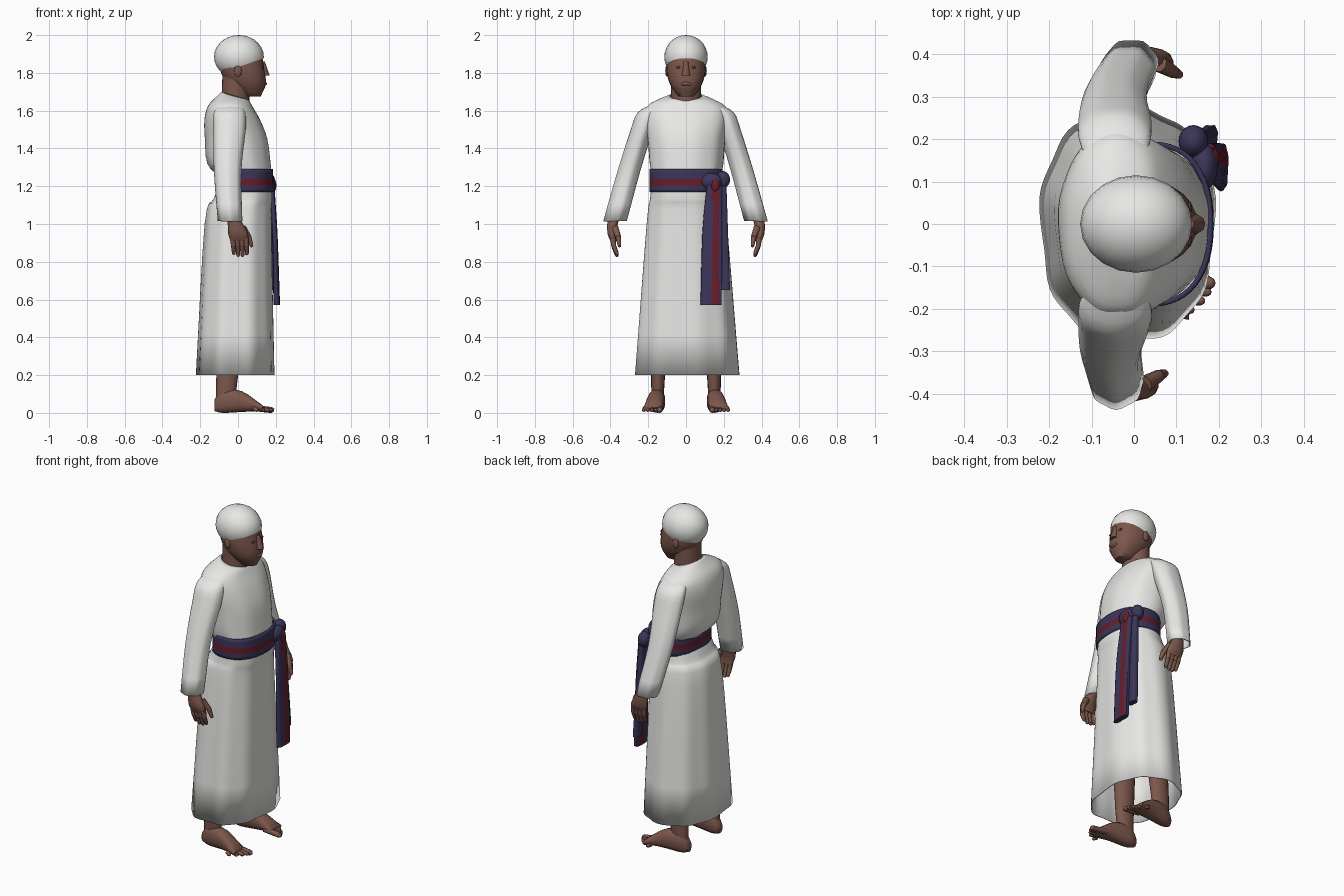
import bpy, bmesh, math
from mathutils import Vector, Matrix

if "Cube" in bpy.data.objects:
    bpy.data.objects.remove(bpy.data.objects["Cube"], do_unlink=True)


def material(name, *rgb):
    m = bpy.data.materials.new(name)
    m.use_nodes = True
    m.diffuse_color = (*rgb, 1)
    m.node_tree.nodes["Principled BSDF"].inputs["Base Color"].default_value = (*rgb, 1)
    return m


CLOTH = material("white cloth", .82, .82, .8)
SKIN = material("brown skin", .2, .095, .07)
NAVY = material("navy sash", .045, .036, .1)
RED = material("dark red stripe", .14, .012, .025)
DARK = material("dark brown eyes", .07, .035, .028)


def finish(bm, name, mats, rule=None, thickness=0):
    bmesh.ops.recalc_face_normals(bm, faces=bm.faces)
    if rule:
        for face in bm.faces:
            face.material_index = int(rule(face.calc_center_median()))
    mesh = bpy.data.meshes.new(name)
    bm.to_mesh(mesh)
    bm.free()
    ob = bpy.data.objects.new(name, mesh)
    bpy.context.collection.objects.link(ob)
    for m in mats:
        mesh.materials.append(m)
    bpy.ops.object.select_all(action="DESELECT")
    ob.select_set(True)
    bpy.context.view_layer.objects.active = ob
    bpy.ops.object.shade_smooth_by_angle(angle=math.radians(60))
    if thickness:
        shell = ob.modifiers.new("cloth thickness", "SOLIDIFY")
        shell.thickness = thickness
        shell.offset = -1


def smooth_rings(rings, steps):
    """Spline through the key rings so that few of them are needed."""
    keys = [Vector(r) for r in rings]
    keys = [keys[0] * 2 - keys[1], *keys, keys[-1] * 2 - keys[-2]]
    result = []
    for before, start, end, after in zip(keys, keys[1:], keys[2:], keys[3:]):
        for k in range(steps):
            t = k / steps
            pull_in, pull_out = (end - before) / 2, (after - start) / 2
            bend = pull_in * (1 - t) - pull_out * t + (end - start) * (t + t - 1)
            result.append(start.lerp(end, t) + bend * t * (1 - t))
    return result + [keys[-2]]


def loft(name, rings, mats, sides=24, power=2, fold=0, waves=9, steps=3, open_ends=False,
         lying=False, lean=0, rule=None, thickness=0):
    """Skin rings of (x, y, z, half width, half depth); folds fade out and lean grows upwards."""
    bm = bmesh.new()
    loops = []
    rings = smooth_rings(rings, steps)
    for k, (x, y, z, a, b) in enumerate(rings):
        rise = k / len(rings)
        loop = []
        for i in range(sides):
            t = math.tau * i / sides
            ripple = 1 + fold * (1 - rise) * (math.sin(waves * t) + math.sin((waves - 4) * t) / 2)
            c, s = math.cos(t), math.sin(t)
            u = a * ripple * math.copysign(abs(c) ** (2 / power), c)
            v = b * ripple * math.copysign(abs(s) ** (2 / power), s)
            drop = lean * u * rise ** 6
            loop.append(bm.verts.new((x, y + u, z + v) if lying else (x + u, y + v, z - drop)))
        loops.append(loop)
    for low, high in zip(loops, loops[1:]):
        for i in range(sides):
            bm.faces.new((low[i - 1], low[i], high[i], high[i - 1]))
    if not open_ends:
        bm.faces.new(loops[0])
        bm.faces.new(loops[-1])
    finish(bm, name, mats, rule, thickness)


def blob(name, centre, size, mat, rim=None, rim_normal=None):
    """Ellipsoid, optionally trimmed below a rim plane."""
    bm = bmesh.new()
    place = Matrix.Translation(centre) @ Matrix.Diagonal((*size, 1))
    bmesh.ops.create_uvsphere(bm, u_segments=20, v_segments=14, radius=1, matrix=place)
    if rim:
        parts = [*bm.verts, *bm.edges, *bm.faces]
        bmesh.ops.bisect_plane(bm, geom=parts, plane_co=rim, plane_no=rim_normal, clear_inner=True)
    finish(bm, name, [mat])


def digits(name, segments):
    """Tapered round-tipped fingers or toes, each (start, end, start radius, end radius)."""
    bm = bmesh.new()
    for start, end, wide, narrow in segments:
        start, end = Vector(start), Vector(end)
        span = end - start
        place = Matrix.Translation((start + end) / 2) @ span.to_track_quat("Z", "Y").to_matrix().to_4x4()
        bmesh.ops.create_cone(bm, cap_ends=True, segments=8, radius1=wide, radius2=narrow,
                              depth=span.length, matrix=place)
        bmesh.ops.create_icosphere(bm, subdivisions=1, radius=narrow, matrix=Matrix.Translation(end))
    finish(bm, name, [SKIN])


# Robe: pleated skirt and loose upper body with a neckline that dips in front
loft("robe_skirt", [(-.015, 0, .2, .205, .275), (0, 0, 1, .175, .212), (.025, 0, 1.13, .155, .193),
                    (.04, 0, 1.2, .138, .185)],
     [CLOTH], sides=72, power=2.3, fold=.02, steps=4, open_ends=True, thickness=.006)
loft("robe_top", [(.04, 0, 1.25, .138, .18), (.005, 0, 1.32, .167, .195), (-.01, 0, 1.45, .165, .205),
                  (-.03, 0, 1.55, .148, .22), (-.04, 0, 1.62, .12, .21), (-.03, 0, 1.66, .09, .145),
                  (-.02, 0, 1.68, .068, .085)],
     [CLOTH], sides=48, power=2.2, fold=.012, lean=.4, open_ends=True, thickness=.006)

# Sash with a red band round its middle, a knot and two hanging tails
loft("sash", [(.04, 0, 1.17, .148, .194), (.04, 0, 1.29, .146, .194)],
     [NAVY, RED], sides=48, power=2.3, steps=7, open_ends=True, thickness=.012,
     rule=lambda c: abs(c.z - 1.22) < .018)
blob("sash_knot", (.165, .135, 1.225), (.032, .055, .045), NAVY)
blob("sash_knot_wrap", (.183, .155, 1.205), (.02, .025, .04), RED)
blob("sash_knot_fold", (.14, .195, 1.235), (.035, .038, .045), NAVY)
loft("sash_long_tail", [(.205, .135, .57, .017, .055), (.195, .14, .95, .014, .052),
                        (.175, .15, 1.2, .018, .04)],
     [NAVY, RED], sides=32, power=3, fold=.04, waves=7,
     rule=lambda c: abs(c.y - .158) < .018)
loft("sash_short_tail", [(.18, .203, .65, .017, .031), (.155, .185, 1.2, .018, .03)],
     [NAVY], power=3, fold=.05, waves=7)

# Neck, head and face
loft("neck", [(-.015, 0, 1.6, .075, .08), (-.01, 0, 1.8, .072, .08)], [SKIN])
loft("head", [(.075, 0, 1.675, .045, .04), (.047, 0, 1.74, .1, .085), (.022, 0, 1.82, .118, .103),
              (.01, 0, 1.93, .11, .095)], [SKIN], power=2.2)
loft("nose", [(.143, 0, 1.785, .025, .023), (.13, 0, 1.86, .012, .012)], [SKIN], sides=10)
blob("mouth", (.142, 0, 1.742), (.011, .028, .01), SKIN)

# Close-fitting cap with a rim that drops at the back
blob("cap", (.005, 0, 1.885), (.132, .115, .115), CLOTH, rim=(0, 0, 1.83), rim_normal=(-.35, 0, 1))

for side, s in (("left", 1), ("right", -1)):
    reach = .035 if s > 0 else 0   # one arm swings forward a little

    blob(side + "_ear", (0, s * .1, 1.81), (.02, .01, .03), SKIN)
    blob(side + "_eye", (.131, s * .038, 1.83), (.005, .016, .007), DARK)

    # Wide sleeve, rounded into the shoulder
    loft(side + "_sleeve", [
        (reach - .042, s * .373, 1.015, .064, .062), (reach / 3 - .055, s * .3, 1.28, .072, .06),
        (-.045, s * .231, 1.5, .086, .06), (-.045, s * .195, 1.59, .083, .06),
        (-.04, s * .13, 1.635, .06, .05)],
        [CLOTH], sides=28, fold=.035, waves=7, open_ends=True, thickness=.006)

    # Hand, four fingers bent at the middle, and a thumb
    loft(side + "_hand", [
        (reach + .006, s * .384, .91, .046, .016), (reach, s * .392, .95, .052, .024),
        (reach - .02, s * .385, 1.02, .036, .03), (reach - .04, s * .355, 1.1, .03, .03)],
        [SKIN], sides=14)
    fingers = []
    for i in range(4):
        x = reach - .028 + .023 * i
        base, bend = (x, s * .387, .925), (x + .004, s * .383, .885)
        tip = (x + .006, s * .366, .845 - .012 * math.sin(i))
        fingers += [(base, bend, .015, .013), (bend, tip, .013, .01)]
    knuckle = (reach + .058, s * .358, .93)
    fingers += [((reach + .025, s * .377, .98), knuckle, .02, .015),
                (knuckle, (reach + .072, s * .352, .885), .015, .01)]
    digits(side + "_fingers", fingers)

    # Leg, foot and toes
    loft(side + "_leg", [
        (-.07, s * .147, .03, .045, .033), (-.057, s * .148, .2, .058, .037),
        (-.03, s * .12, .7, .075, .065)], [SKIN], sides=16)
    loft(side + "_foot", [
        (-.125, s * .147, .04, .02, .03), (-.08, s * .15, .06, .04, .06),
        (.02, s * .16, .06, .045, .055), (.13, s * .176, .025, .05, .015)],
        [SKIN], sides=16, power=2.4, lying=True)
    toes = []
    for i in range(5):
        y, radius = .135 + .021 * i, .011 if i else .016
        tip = (.178 - .005 * i * i, s * (y + .004), .015)
        toes.append(((.08, s * y, .026), tip, radius, radius))
    digits(side + "_toes", toes)
